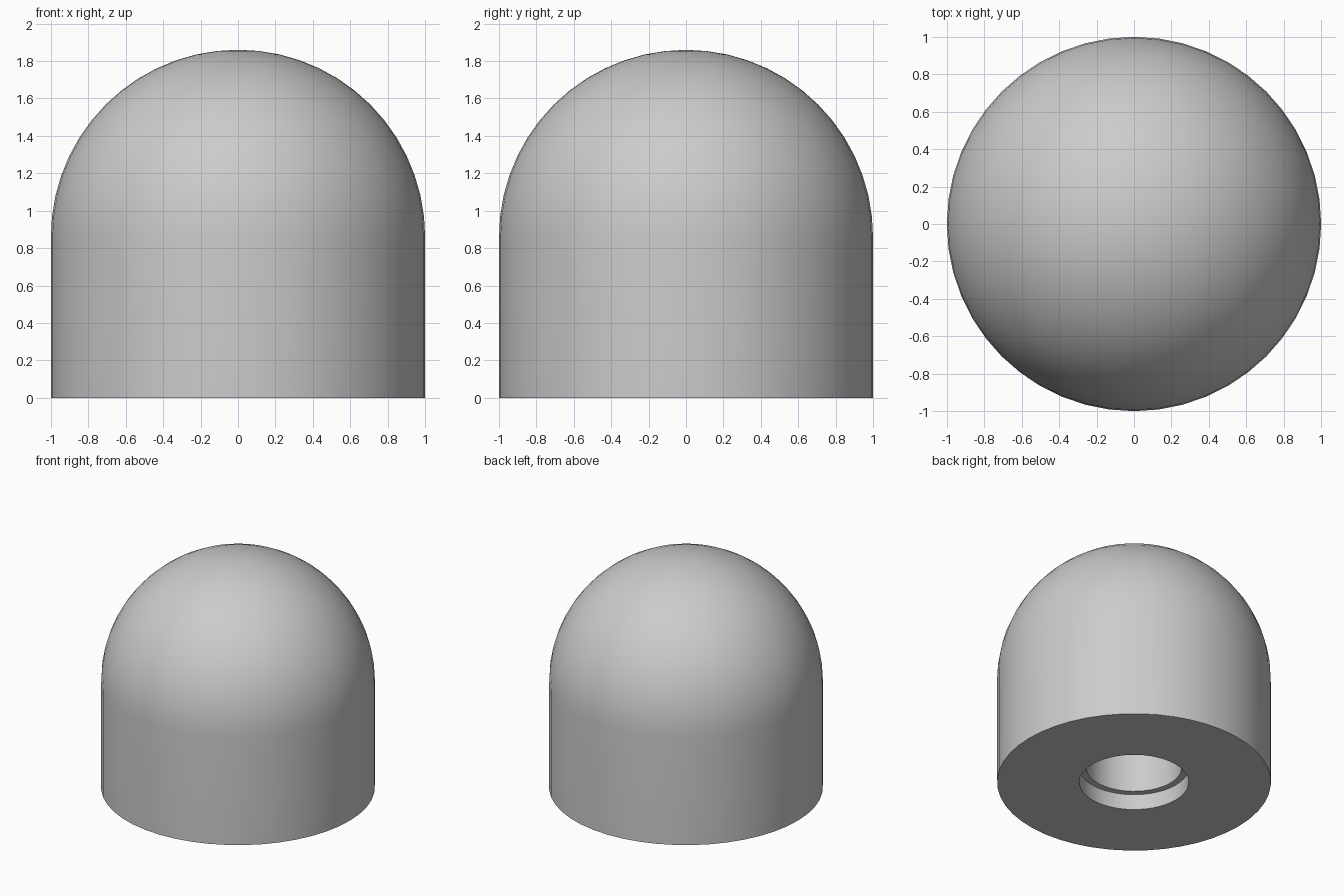
import bpy, bmesh, math

if "Cube" in bpy.data.objects:
    bpy.data.objects.remove(bpy.data.objects["Cube"])

SEGMENTS, RINGS = 48, 14
RADIUS, WALL = 1.0, 0.86            # dome radius, straight wall height
MOUTH_R, MOUTH_DEPTH = 0.40, 0.125  # wide mouth of the hole
BORE_R, BORE_DEPTH = 0.35, 0.86     # narrower bore above it

grey = bpy.data.materials.new("light grey")
grey.use_nodes = True
colour = (0.6, 0.6, 0.6, 1)
grey.diffuse_color = colour
grey.node_tree.nodes["Principled BSDF"].inputs["Base Color"].default_value = colour


def lathe(name, profile, material):
    """Spin an (r, z) profile around the z axis."""
    bm = bmesh.new()
    verts = [bm.verts.new((r, 0, z)) for r, z in profile]
    edges = [bm.edges.new(pair) for pair in zip(verts, verts[1:])]
    bmesh.ops.spin(bm, geom=verts + edges, cent=(0, 0, 0), axis=(0, 0, 1),
                   angle=math.tau, steps=SEGMENTS, use_merge=True)
    bmesh.ops.remove_doubles(bm, verts=bm.verts, dist=1e-4)
    bmesh.ops.recalc_face_normals(bm, faces=bm.faces)
    mesh = bpy.data.meshes.new(name)
    bm.to_mesh(mesh)
    bm.free()
    mesh.materials.append(material)
    obj = bpy.data.objects.new(name, mesh)
    bpy.context.collection.objects.link(obj)
    return obj


# Stepped hole, flat base and straight wall
profile = [(0, BORE_DEPTH), (BORE_R, BORE_DEPTH), (BORE_R, MOUTH_DEPTH),
           (MOUTH_R, MOUTH_DEPTH), (MOUTH_R, 0), (RADIUS, 0)]
# Hemispherical dome
for i in range(RINGS):
    a = math.pi / 2 * i / RINGS
    profile.append((RADIUS * math.cos(a), WALL + RADIUS * math.sin(a)))
profile.append((0, WALL + RADIUS))

cap = lathe("domed_cap", profile, grey)
bpy.ops.object.select_all(action="DESELECT")
cap.select_set(True)
bpy.context.view_layer.objects.active = cap
bpy.ops.object.shade_smooth_by_angle(angle=math.radians(30))
